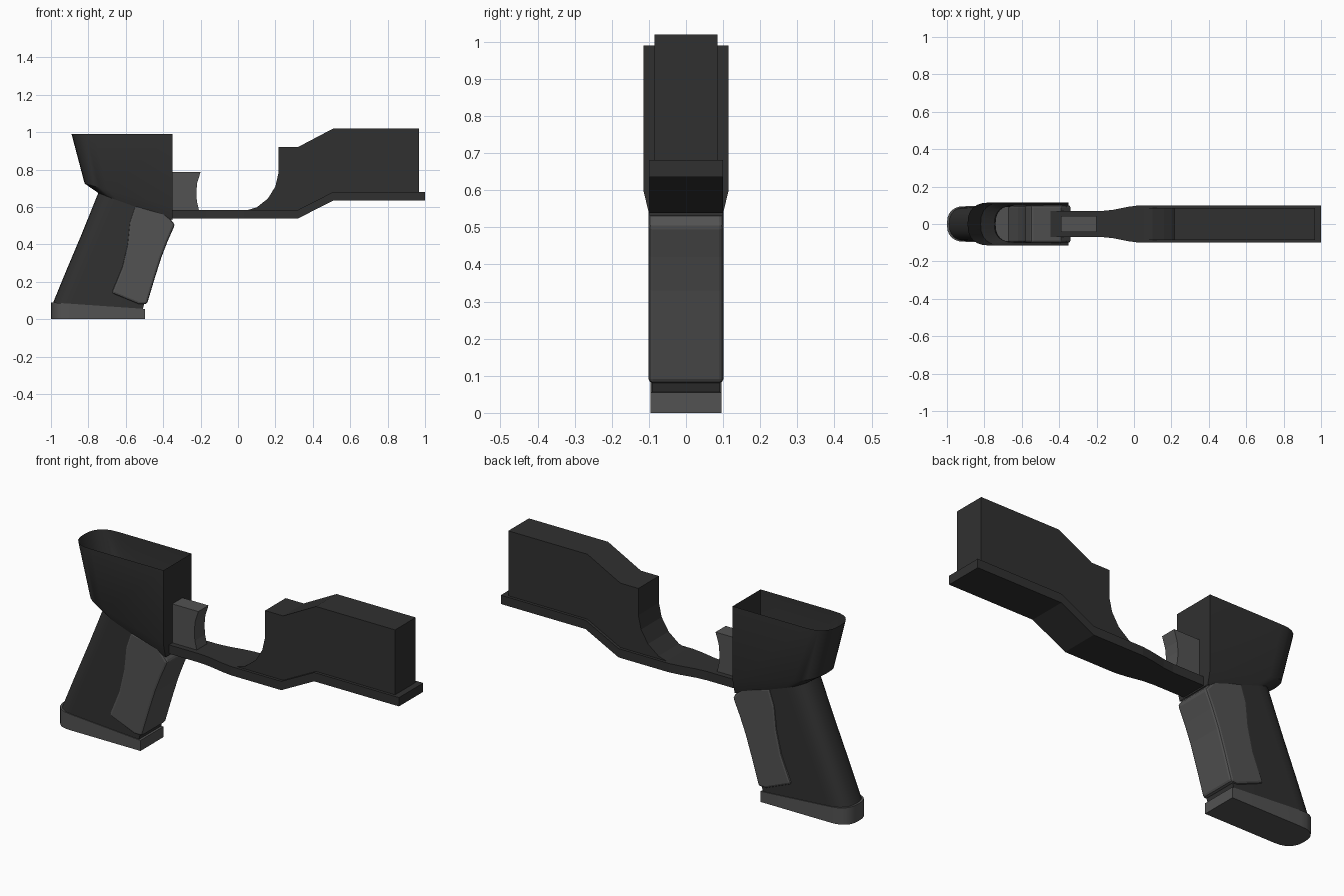
import bpy, bmesh, math

if "Cube" in bpy.data.objects:
    bpy.data.objects.remove(bpy.data.objects["Cube"])


def material(name, v):
    m = bpy.data.materials.new(name)
    m.diffuse_color = (v, v, v, 1)
    m.use_nodes = True
    m.node_tree.nodes["Principled BSDF"].inputs["Base Color"].default_value = m.diffuse_color
    return m


DARK = material("dark", 0.03)
GREY = material("grey", 0.085)


def finish(name, bm, mat, smooth=False):
    bmesh.ops.recalc_face_normals(bm, faces=bm.faces[:])
    me = bpy.data.meshes.new(name)
    bm.to_mesh(me)
    bm.free()
    ob = bpy.data.objects.new(name, me)
    bpy.context.collection.objects.link(ob)
    me.materials.append(mat)
    if smooth:
        bpy.ops.object.select_all(action='DESELECT')
        bpy.context.view_layer.objects.active = ob
        ob.select_set(True)
        bpy.ops.object.shade_smooth_by_angle(angle=math.radians(35))
    return ob


def loft(name, rings, mat, cap_start=True, cap_end=True, smooth=False):
    bm = bmesh.new()
    vs = [[bm.verts.new(p) for p in r] for r in rings]
    n = len(vs[0])
    for a, b in zip(vs, vs[1:]):
        for i in range(n):
            j = (i + 1) % n
            bm.faces.new((a[i], a[j], b[j], b[i]))
    if cap_start:
        bm.faces.new(vs[0])
    if cap_end:
        bm.faces.new(vs[-1])
    return finish(name, bm, mat, smooth)


def d_section(xb, zb, xf, zf, w, depth=0.1, power=0.8, steps=12):
    """Plan outline: flat front at xf, rounded back at xb, tilted from zb to zf."""
    plan = [(xf, -w)]
    for i in range(steps + 1):
        t = math.pi * (i / steps - 0.5)
        c, s = max(math.cos(t), 0) ** power, abs(math.sin(t)) ** power
        plan.append((xb + depth * (1 - c), math.copysign(w * s, t)))
    plan.append((xf, w))
    return [(x, y, zb + (zf - zb) * (x - xb) / (xf - xb)) for x, y in plan]


def slab(name, profile, w, mat):
    return loft(name, [[(x, y, z) for x, z in profile] for y in (-w, w)], mat)


# Rear housing: thin shell, open at the top and into the grip
loft("rear_housing", [
    d_section(-0.89, 0.99, -0.35, 0.99, 0.115, 0.12),
    d_section(-0.82, 0.725, -0.35, 0.60, 0.115, 0.12),
    d_section(-0.74, 0.67, -0.35, 0.53, 0.098, 0.1)],
    DARK, False, False, True)

# Slanted handle
loft("handle", [
    d_section(-0.745, 0.68, -0.36, 0.54, 0.096),
    d_section(-0.838, 0.45, -0.425, 0.36, 0.094),
    d_section(-0.914, 0.27, -0.47, 0.20, 0.093),
    d_section(-0.99, 0.085, -0.51, 0.05, 0.091)],
    DARK, False, False, True)

# Handle base plate
loft("handle_base", [
    d_section(-1.0, 0.0, -0.497, 0.0, 0.095),
    d_section(-1.0, 0.09, -0.497, 0.055, 0.095)], GREY, smooth=True)

# Wrap-around handle panel
panel = slab("handle_panel", [
    (-0.55, 0.61), (-0.39, 0.57), (-0.337, 0.505), (-0.375, 0.42),
    (-0.41, 0.33), (-0.445, 0.22), (-0.487, 0.08), (-0.53, 0.08),
    (-0.677, 0.14), (-0.62, 0.28), (-0.592, 0.40), (-0.58, 0.52)], 0.101, GREY)
bev = panel.modifiers.new("soft_edges", 'BEVEL')
bev.width = 0.012
bev.segments = 2
bev.limit_method = 'ANGLE'
bev.angle_limit = math.radians(40)

# Lower rail, narrow at the rear and stepped up at the front
rail = [(-0.47, 0.538, 0.07), (-0.17, 0.538, 0.07), (-0.11, 0.538, 0.076),
        (-0.03, 0.538, 0.092), (0.03, 0.538, 0.1), (0.32, 0.538, 0.1),
        (0.51, 0.635, 0.1), (1.0, 0.635, 0.1)]
loft("lower_rail", [[(x, -w, z), (x, w, z), (x, w, z + 0.046), (x, -w, z + 0.046)]
                    for x, z, w in rail], DARK)

# Front block with a curved rear face
slab("front_block", [
    (0.04, 0.58), (0.10, 0.598), (0.16, 0.645), (0.20, 0.71), (0.216, 0.78),
    (0.216, 0.92), (0.32, 0.92), (0.51, 1.02), (0.967, 1.02),
    (0.967, 0.675), (0.51, 0.675), (0.32, 0.58)], 0.085, DARK)

# Small lever with a concave front
slab("lever", [
    (-0.39, 0.58), (-0.39, 0.787), (-0.2, 0.787), (-0.218, 0.73),
    (-0.223, 0.68), (-0.22, 0.63), (-0.208, 0.58)], 0.042, GREY)
